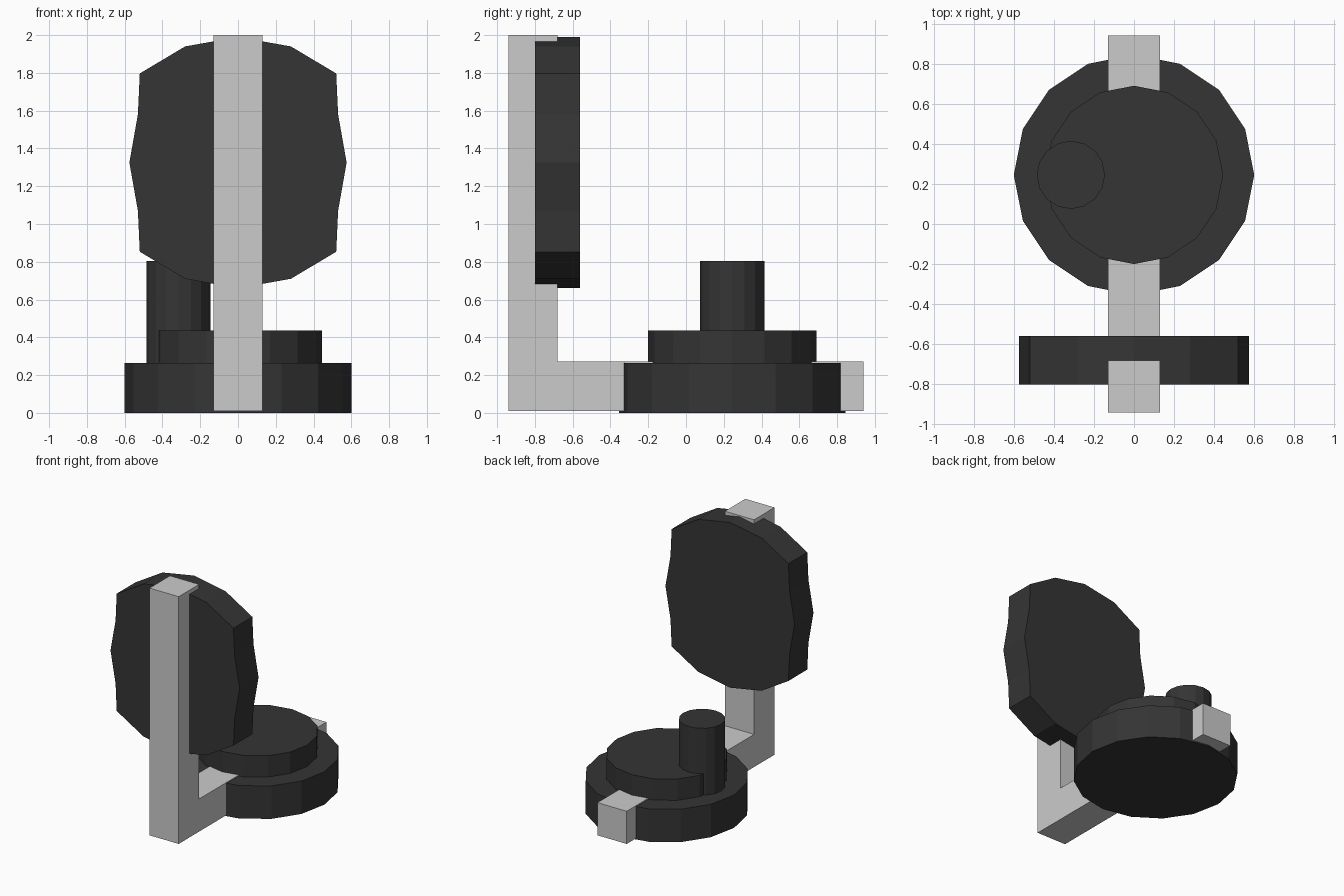
import bpy, bmesh
from math import cos, sin, tau
from mathutils import Vector

if "Cube" in bpy.data.objects:
    bpy.data.objects.remove(bpy.data.objects["Cube"])

dark = bpy.data.materials.new("dark")
dark.diffuse_color = (0.035, 0.035, 0.035, 1)
dark.use_nodes = True
dark.node_tree.nodes["Principled BSDF"].inputs["Base Color"].default_value = dark.diffuse_color


def make_object(name, bm, material=None):
    bmesh.ops.recalc_face_normals(bm, faces=bm.faces[:])
    mesh = bpy.data.meshes.new(name)
    bm.to_mesh(mesh)
    bm.free()
    obj = bpy.data.objects.new(name, mesh)
    bpy.context.collection.objects.link(obj)
    if material:
        mesh.materials.append(material)
    return obj


def prism(name, points, offset, material=None):
    """Extrude a closed outline along offset into a capped solid."""
    bm = bmesh.new()
    face = bm.faces.new([bm.verts.new(p) for p in points])
    ext = bmesh.ops.extrude_face_region(bm, geom=[face], use_keep_orig=True)
    verts = [g for g in ext["geom"] if isinstance(g, bmesh.types.BMVert)]
    bmesh.ops.translate(bm, verts=verts, vec=Vector(offset))
    return make_object(name, bm, material)


def disc(name, x, y, r, z0, z1, sides=16):
    ring = [(x + r * cos(tau * i / sides), y + r * sin(tau * i / sides), z0)
            for i in range(sides)]
    return prism(name, ring, (0, 0, z1 - z0), dark)


# L-shaped square-section frame
w = 0.13
profile = [(-0.94, 0.01), (0.94, 0.01), (0.94, 0.273), (-0.68, 0.273),
           (-0.68, 2.0), (-0.94, 2.0)]
prism("frame", [(-w, y, z) for y, z in profile], (2 * w, 0, 0))

# Stepped round base with an off-centre peg
disc("base_disc", 0, 0.245, 0.6, 0.0, 0.265)
disc("upper_disc", 0, 0.245, 0.445, 0.265, 0.437)
disc("peg", -0.315, 0.245, 0.17, 0.2, 0.803)

# Upright disc with slightly squared outline, one quarter mirrored around
quarter = [(0.575, 0), (0.53, 0.255), (0.52, 0.472), (0.28, 0.615), (0, 0.665)]
half = quarter + [(-x, z) for x, z in quarter[-2::-1]]
outline = half + [(x, -z) for x, z in half[-2:0:-1]]
prism("upright_disc", [(x, -0.80, 1.325 + z) for x, z in outline],
      (0, 0.24, 0), dark)
